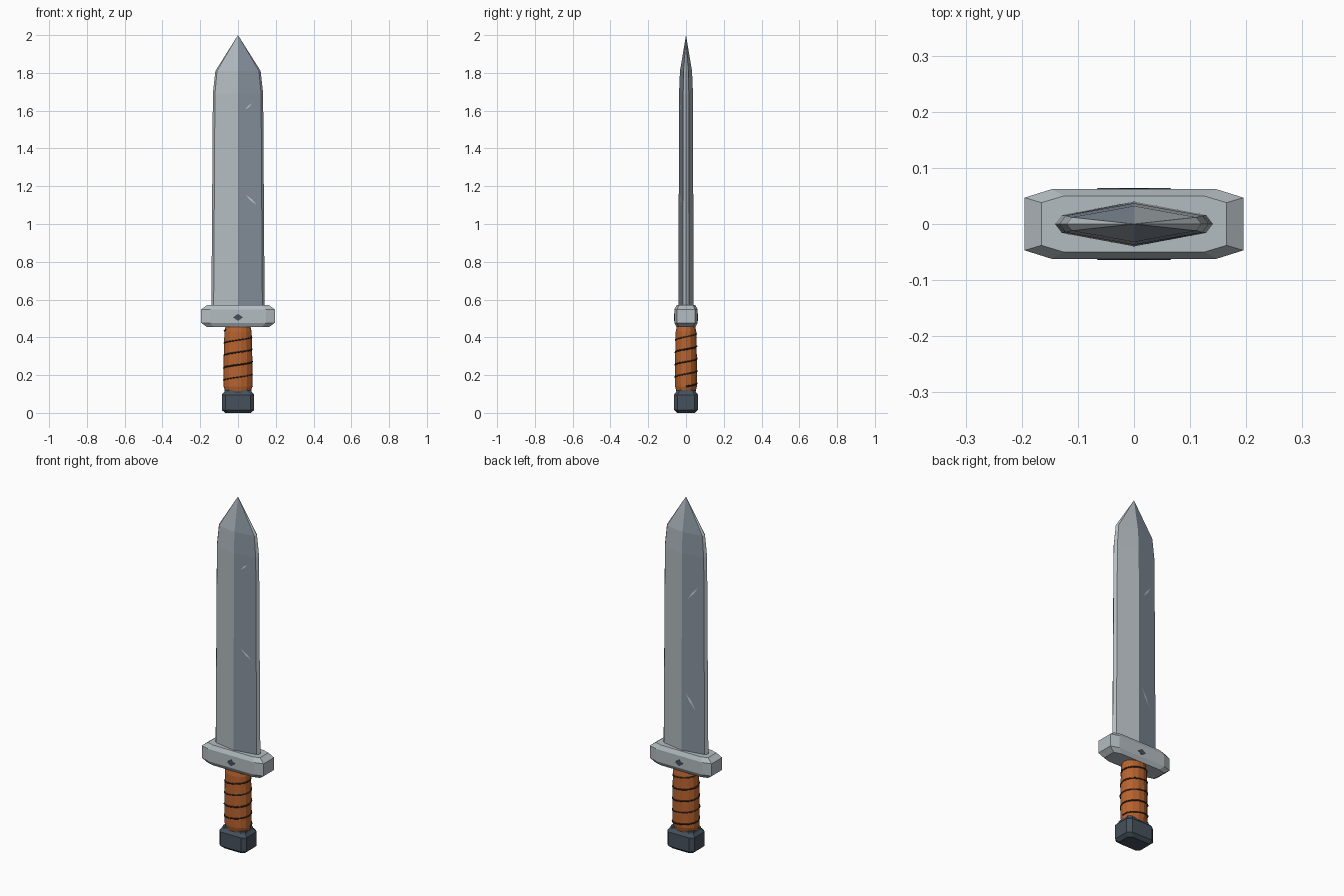
import bpy, bmesh, math
from mathutils import Vector

cube = bpy.data.objects.get("Cube")
if cube:
    bpy.data.objects.remove(cube)


def material(name, rgb):
    lin = [((c / 255 + 0.055) / 1.055) ** 2.4 for c in rgb] + [1]
    m = bpy.data.materials.new(name)
    m.use_nodes = True
    m.diffuse_color = lin
    bsdf = m.node_tree.nodes["Principled BSDF"]
    bsdf.inputs["Base Color"].default_value = lin
    return m


STEEL = material("light steel", (180, 188, 193))
BLUE_STEEL = material("blue steel", (134, 145, 157))
SCRATCH = material("pale scratch", (205, 211, 215))
IRON = material("dark iron", (70, 81, 92))
LEATHER = material("brown leather", (184, 99, 46))
CORD = material("dark cord", (56, 38, 30))


def make(name, bm, *mats):
    bmesh.ops.remove_doubles(bm, verts=bm.verts, dist=0.0002)
    bmesh.ops.recalc_face_normals(bm, faces=bm.faces)
    me = bpy.data.meshes.new(name)
    bm.to_mesh(me)
    bm.free()
    for m in mats:
        me.materials.append(m)
    ob = bpy.data.objects.new(name, me)
    bpy.context.collection.objects.link(ob)
    return ob


def loft(rings):
    """Skin a stack of equal-length point rings and cap both ends."""
    bm = bmesh.new()
    rows = [[bm.verts.new(p) for p in ring] for ring in rings]
    n = len(rows[0])
    for low, high in zip(rows, rows[1:]):
        for i in range(n):
            j = (i + 1) % n
            bm.faces.new((low[i], low[j], high[j], high[i]))
    bm.faces.new(rows[0])
    bm.faces.new(rows[-1])
    return bm


def octagon(z, hx, hy, cx, cy):
    """Rectangle with cut corners."""
    quarter = [(hx, hy - cy), (hx - cx, hy)]
    pts = quarter + [(-x, y) for x, y in quarter[::-1]]
    pts += [(-x, -y) for x, y in pts]
    return [(x, y, z) for x, y in pts]


def ellipse(z, rx, ry, sides=14):
    angles = [2 * math.pi * i / sides for i in range(sides)]
    return [(rx * math.cos(a), ry * math.sin(a), z) for a in angles]


# Blade: ridged section with narrow bevelled edges
def blade_ring(z, w, t, e, b):
    half = [(w, 0), (w - b, e), (0, t), (b - w, e)]
    return [(x, y, z) for x, y in half + [(-x, -y) for x, y in half]]


bm = loft([
    blade_ring(0.54, 0.141, 0.04, 0.016, 0.012),
    blade_ring(1.69, 0.133, 0.037, 0.015, 0.011),
    blade_ring(1.81, 0.12, 0.032, 0.012, 0.009),
    blade_ring(2.0, 0.00008, 0.00008, 0.00004, 0.00004),
])
blade = make("blade", bm, STEEL, BLUE_STEEL)
for f in blade.data.polygons:
    broad = min(abs(blade.data.vertices[v].co.x) for v in f.vertices if
                blade.data.vertices[v].co.z < 1.9) < 0.01
    f.material_index = int(broad and f.center.x * f.center.y < 0)


# Scratches: slim slivers laid on the blue half of each blade side
def scratch(name, side, a, b, width):
    a, b = Vector(a), Vector(b)
    d = (b - a).normalized()
    n = Vector((-d.y, d.x)) * width
    mid = (a + b) / 2
    bm = bmesh.new()
    vs = []
    for p in (a, mid - n, b, mid + n):
        t = 0.04 - 0.003 * (p.y - 0.54) / 1.15
        y = t - 0.186 * p.x + 0.0015
        vs.append(bm.verts.new((side * p.x, -side * y, p.y)))
    f = bm.faces.new(vs)
    ob = make(name, bm, SCRATCH)
    if ob.data.polygons[0].normal.y * side > 0:
        ob.data.flip_normals()


scratch("front_upper_scratch", 1, (0.038, 1.605), (0.075, 1.64), 0.004)
scratch("front_lower_scratch", 1, (0.04, 1.155), (0.1, 1.1), 0.005)
scratch("back_upper_scratch", -1, (0.035, 1.44), (0.09, 1.51), 0.005)
scratch("back_lower_scratch", -1, (0.02, 0.905), (0.08, 0.81), 0.005)

# Guard: chamfered bar with a diamond inlay on both sides
make("guard", loft([
    octagon(0.455, 0.165, 0.05, 0.04, 0.012),
    octagon(0.477, 0.195, 0.062, 0.048, 0.015),
    octagon(0.547, 0.195, 0.062, 0.048, 0.015),
    octagon(0.57, 0.165, 0.05, 0.04, 0.012)]), STEEL)

for side, label in ((-1, "front"), (1, "back")):
    diamond = [(0.026, 0), (0, 0.019), (-0.026, 0), (0, -0.019)]
    make(label + "_diamond", loft([
        [(x, side * y, 0.506 + z) for x, z in diamond]
        for y in (0.06, 0.0635)]), IRON)

# Grip: slightly swollen leather handle
make("grip", loft([
    ellipse(0.11, 0.068, 0.052),
    ellipse(0.14, 0.076, 0.059),
    ellipse(0.28, 0.076, 0.059),
    ellipse(0.43, 0.072, 0.056),
    ellipse(0.46, 0.066, 0.05)]), LEATHER)

# Cord: spiral winding up the grip
curve = bpy.data.curves.new("grip_cord", "CURVE")
curve.dimensions = "3D"
curve.bevel_depth = 0.0045
curve.bevel_resolution = 0
curve.use_fill_caps = True
turns, steps = 4.6, 28
count = int(turns * steps)
spline = curve.splines.new("POLY")
spline.points.add(count)
for i, p in enumerate(spline.points):
    a = 2 * math.pi * i / steps
    s = i / count
    shrink = 0.004 * max(0, s * 2 - 1)
    p.co = (math.cos(a) * (0.075 - shrink), math.sin(a) * (0.058 - shrink),
            0.14 + 0.3 * s, 1)
cord = bpy.data.objects.new("grip_cord", curve)
bpy.context.collection.objects.link(cord)
curve.materials.append(CORD)

# Pommel: chamfered block with a short neck
make("pommel", loft([
    octagon(0, 0.068, 0.047, 0.018, 0.014),
    octagon(0.016, 0.086, 0.064, 0.021, 0.019),
    octagon(0.096, 0.086, 0.064, 0.021, 0.019),
    octagon(0.112, 0.072, 0.051, 0.018, 0.014),
    octagon(0.122, 0.07, 0.049, 0.018, 0.014)]), IRON)
